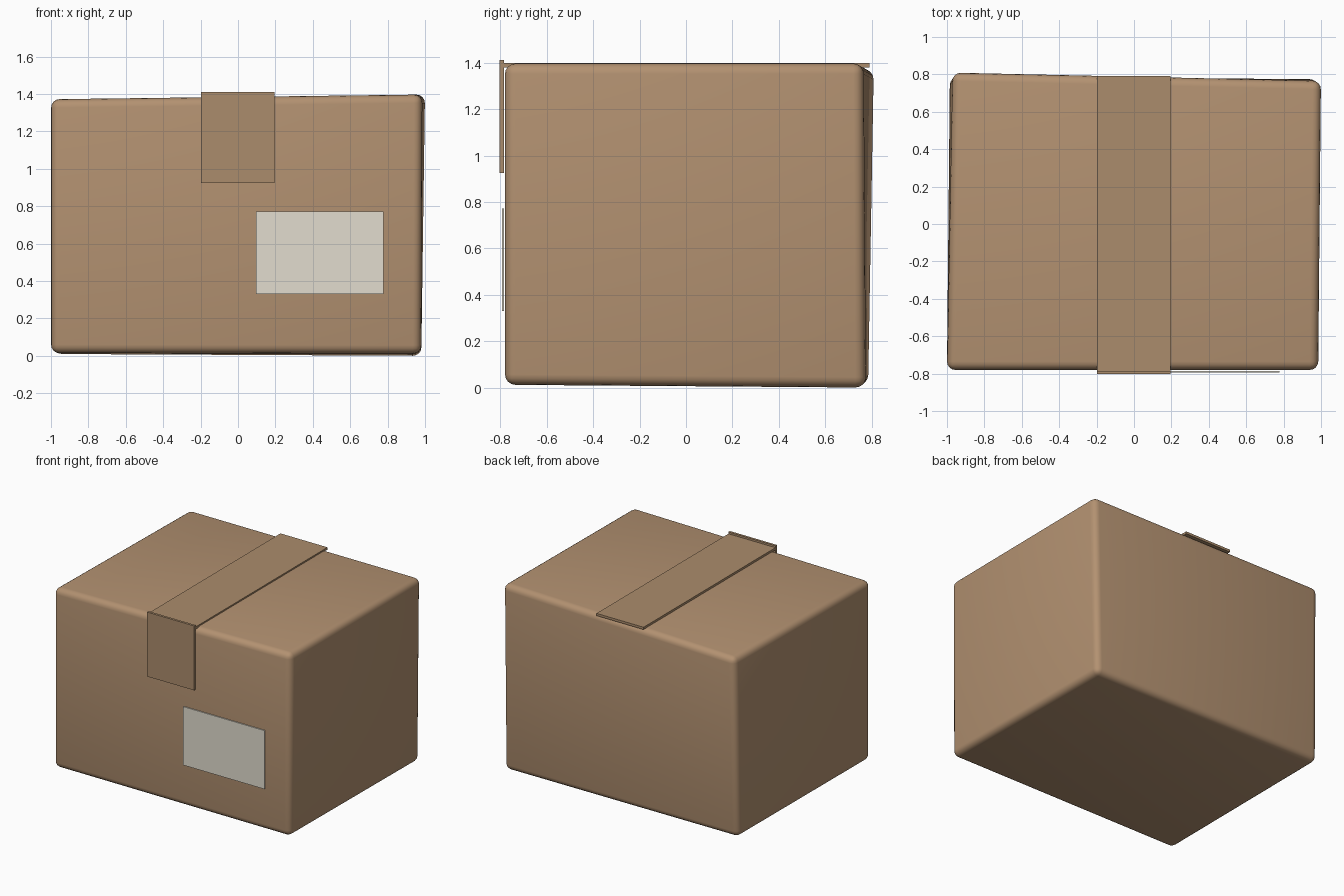
import bpy
import bmesh
from mathutils import Vector

cube = bpy.data.objects.get("Cube")
if cube:
    bpy.data.objects.remove(cube, do_unlink=True)


def make_material(name, rgb):
    mat = bpy.data.materials.new(name)
    mat.use_nodes = True
    colour = (*rgb, 1)
    mat.diffuse_color = colour
    bsdf = mat.node_tree.nodes["Principled BSDF"]
    bsdf.inputs["Base Color"].default_value = colour
    bsdf.inputs["Roughness"].default_value = 0.8
    return mat


def make_block(name, low, high, mat, nudge=None):
    """Box between two corners; nudge(signs) shifts single corners."""
    bm = bmesh.new()
    bmesh.ops.create_cube(bm, size=2)
    low, high = Vector(low), Vector(high)
    for v in bm.verts:
        signs = tuple(1 if c > 0 else 0 for c in v.co)
        v.co = [high[i] if signs[i] else low[i] for i in range(3)]
        if nudge:
            v.co += Vector(nudge.get(signs, (0, 0, 0)))
    mesh = bpy.data.meshes.new(name)
    bm.to_mesh(mesh)
    bm.free()
    mesh.materials.append(mat)
    obj = bpy.data.objects.new(name, mesh)
    bpy.context.collection.objects.link(obj)
    return obj


cardboard = make_material("cardboard brown", (0.45, 0.285, 0.165))
tape = make_material("tape brown", (0.41, 0.265, 0.15))
paper = make_material("label off white", (0.76, 0.72, 0.62))

# Carton body: slightly crooked corners, soft rounded edges
crooked = {
    (0, 0, 0): (0, 0, 0.015),
    (1, 0, 0): (0, 0, 0.012),
    (0, 1, 0): (0.015, 0.01, 0.01),
    (0, 0, 1): (0, 0, -0.025),
    (1, 0, 1): (0.005, 0, 0),
    (0, 1, 1): (0.03, 0.035, -0.025),
    (1, 1, 1): (0.02, -0.01, 0),
}
carton = make_block("carton_body", (-1, -0.78, 0), (0.98, 0.775, 1.397),
                    cardboard, crooked)
bevel = carton.modifiers.new("rounded edges", "BEVEL")
bevel.width = 0.045
bevel.segments = 4
carton.data.shade_smooth()

# Tape over the top, folded down the front
make_block("tape_top", (-0.198, -0.79, 1.38), (0.195, 0.79, 1.398), tape)
make_block("tape_front", (-0.198, -0.803, 0.925), (0.195, -0.785, 1.412), tape)

# Address label on the front
make_block("paper_label", (0.097, -0.793, 0.33), (0.777, -0.785, 0.772), paper)
